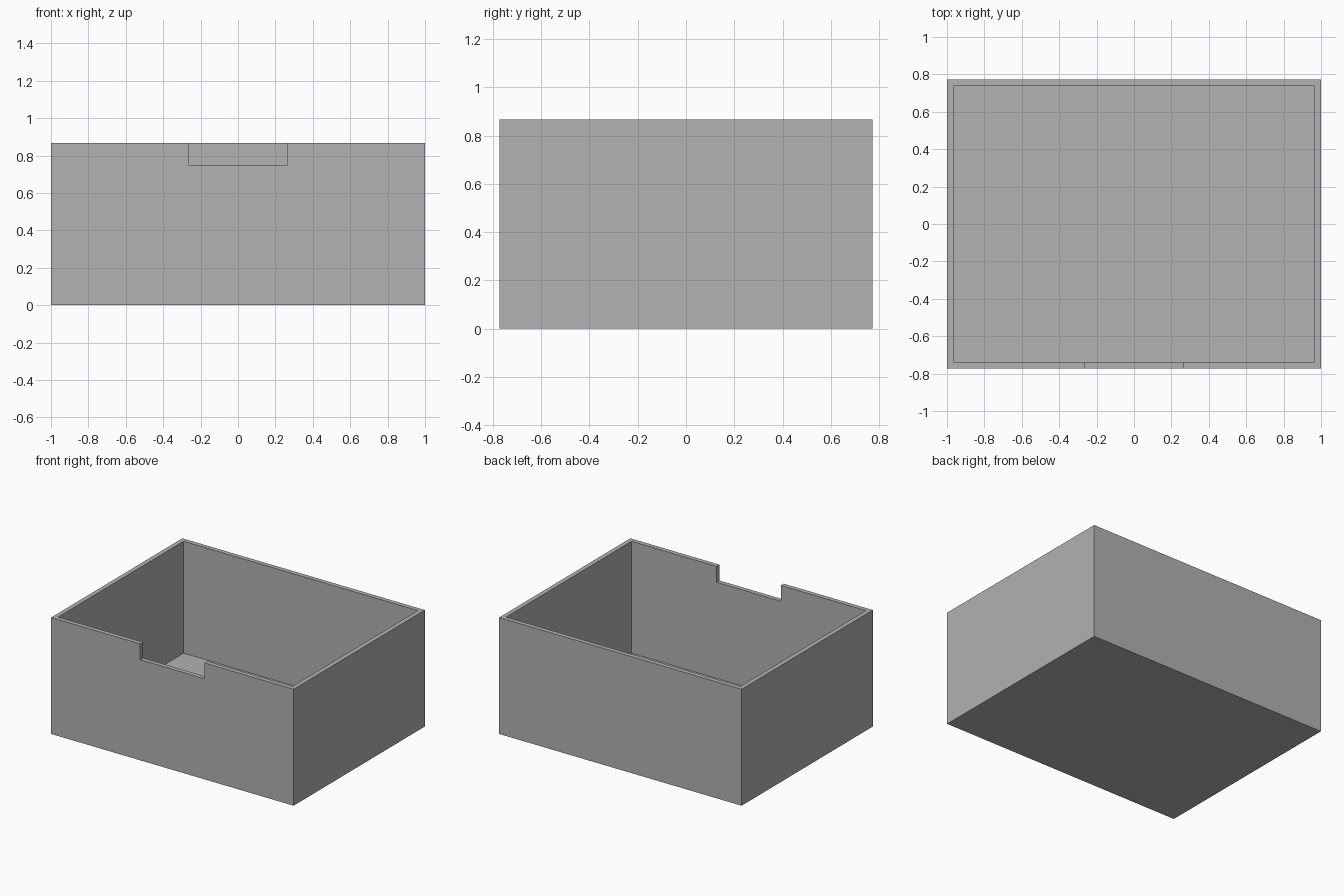
import bpy

WIDTH, DEPTH, HEIGHT = 2.0, 1.546, 0.868
WALL = 0.034
NOTCH_WIDTH, NOTCH_BOTTOM = 0.53, 0.75
MARGIN = 0.1  # extra reach of the cutters past the surface

default_cube = bpy.data.objects.get("Cube")
if default_cube:
    bpy.data.objects.remove(default_cube, do_unlink=True)


def make_box(name, x, y, z):
    """Box spanning the given (low, high) range on each axis."""
    spans = (x, y, z)
    bpy.ops.mesh.primitive_cube_add(size=1, location=[(a + b) / 2 for a, b in spans])
    box = bpy.context.object
    box.name = name
    box.scale = [b - a for a, b in spans]
    bpy.ops.object.transform_apply(location=True, rotation=False, scale=True)
    return box


def cut(target, cutter):
    """Subtract the cutter from the target, then discard it."""
    cutter.hide_render = True
    modifier = target.modifiers.new(cutter.name, "BOOLEAN")
    modifier.operation = "DIFFERENCE"
    modifier.solver = "EXACT"
    modifier.object = cutter
    bpy.ops.object.select_all(action="DESELECT")
    target.select_set(True)
    bpy.context.view_layer.objects.active = target
    bpy.ops.object.modifier_apply(modifier=modifier.name)
    bpy.data.objects.remove(cutter, do_unlink=True)


# Grey material
grey = bpy.data.materials.new("plain grey")
grey.use_nodes = True
color = (0.445, 0.445, 0.445, 1)
grey.diffuse_color = color
grey.node_tree.nodes["Principled BSDF"].inputs["Base Color"].default_value = color

# Outer block of the open box
half_x, half_y = WIDTH / 2, DEPTH / 2
tray = make_box("open_box", (-half_x, half_x), (-half_y, half_y), (0, HEIGHT))

# Hollow inside, leaving walls and floor of equal thickness
inner_x, inner_y = half_x - WALL, half_y - WALL
cut(tray, make_box("cavity_cutter", (-inner_x, inner_x), (-inner_y, inner_y),
                   (WALL, HEIGHT + MARGIN)))

# Finger notch in the top edge of the front wall
cut(tray, make_box("notch_cutter", (-NOTCH_WIDTH / 2, NOTCH_WIDTH / 2),
                   (-half_y - MARGIN, -inner_y + MARGIN),
                   (NOTCH_BOTTOM, HEIGHT + MARGIN)))

tray.data.materials.clear()
tray.data.materials.append(grey)
